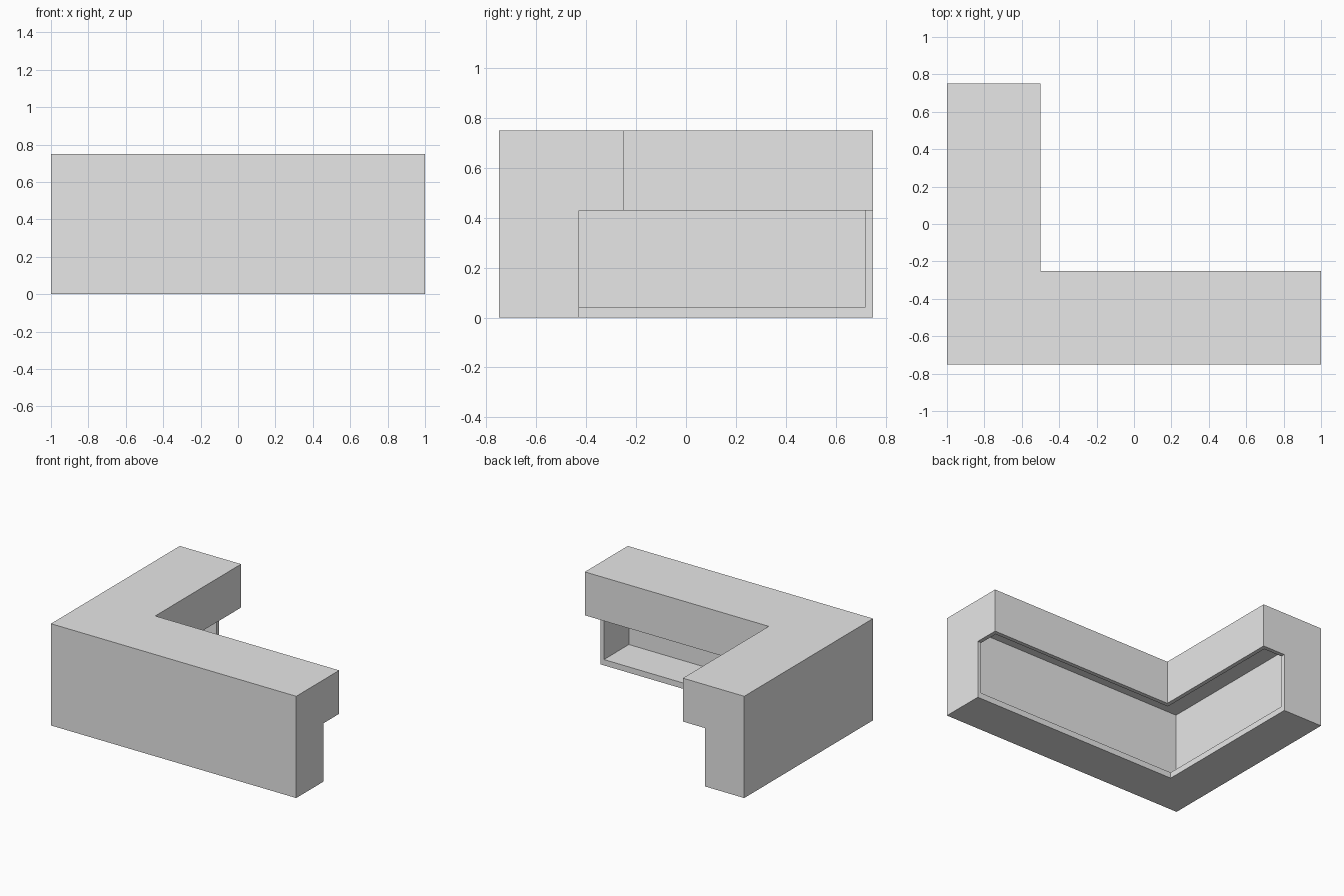
import bpy
import bmesh

cube = bpy.data.objects.get("Cube")
if cube:
    bpy.data.objects.remove(cube, do_unlink=True)

# Plain grey finish
grey = bpy.data.materials.new("plain_grey")
grey.use_nodes = True
colour = (0.8, 0.8, 0.8, 1.0)
grey.diffuse_color = colour
grey.node_tree.nodes["Principled BSDF"].inputs["Base Color"].default_value = colour

# Overall sizes
HALF_X, HALF_Y, HEIGHT = 1.0, 0.75, 0.75
TOP_DEPTH, BASE_DEPTH = 0.5, 0.32
OVERHANG_Z, FLOOR, WALL = 0.43, 0.043, 0.03


def prism(name, outline, z0, z1):
    """Extrude a flat outline from z0 up to z1."""
    bm = bmesh.new()
    face = bm.faces.new([bm.verts.new((x, y, z0)) for x, y in outline])
    grown = bmesh.ops.extrude_face_region(bm, geom=[face])["geom"]
    bmesh.ops.translate(bm, vec=(0, 0, z1 - z0),
                        verts=[v for v in grown if isinstance(v, bmesh.types.BMVert)])
    bmesh.ops.recalc_face_normals(bm, faces=bm.faces)
    mesh = bpy.data.meshes.new(name)
    bm.to_mesh(mesh)
    bm.free()
    mesh.materials.append(grey)
    obj = bpy.data.objects.new(name, mesh)
    bpy.context.collection.objects.link(obj)
    return obj


def corner_outline(inset):
    """L-shaped outline of the counter, shrunk inward by inset."""
    left, right = -HALF_X + inset, HALF_X - inset
    front, back = -HALF_Y + inset, HALF_Y - inset
    inner_x, inner_y = -HALF_X + TOP_DEPTH - inset, -HALF_Y + TOP_DEPTH - inset
    return [(left, front), (right, front), (right, inner_y),
            (inner_x, inner_y), (inner_x, back), (left, back)]


def carve(target, cutter):
    cutter.hide_render = True
    mod = target.modifiers.new("carve", "BOOLEAN")
    mod.operation, mod.solver, mod.object = "DIFFERENCE", "EXACT", cutter
    bpy.context.view_layer.objects.active = target
    bpy.ops.object.modifier_apply(modifier=mod.name)
    bpy.data.objects.remove(cutter, do_unlink=True)


# Corner counter: solid block in an L shape
counter = prism("corner_counter", corner_outline(0), 0, HEIGHT)

# Leg room below the overhanging top, on the inner side
x0, y0 = -HALF_X + BASE_DEPTH, -HALF_Y + BASE_DEPTH
carve(counter, prism("leg_room_cutter",
                     [(x0, y0), (1.2, y0), (1.2, 1), (x0, 1)], -0.1, OVERHANG_Z))

# Hollow interior, leaving thin walls, a floor and a hanging fascia
carve(counter, prism("interior_cutter", corner_outline(WALL), FLOOR, HEIGHT - WALL))
